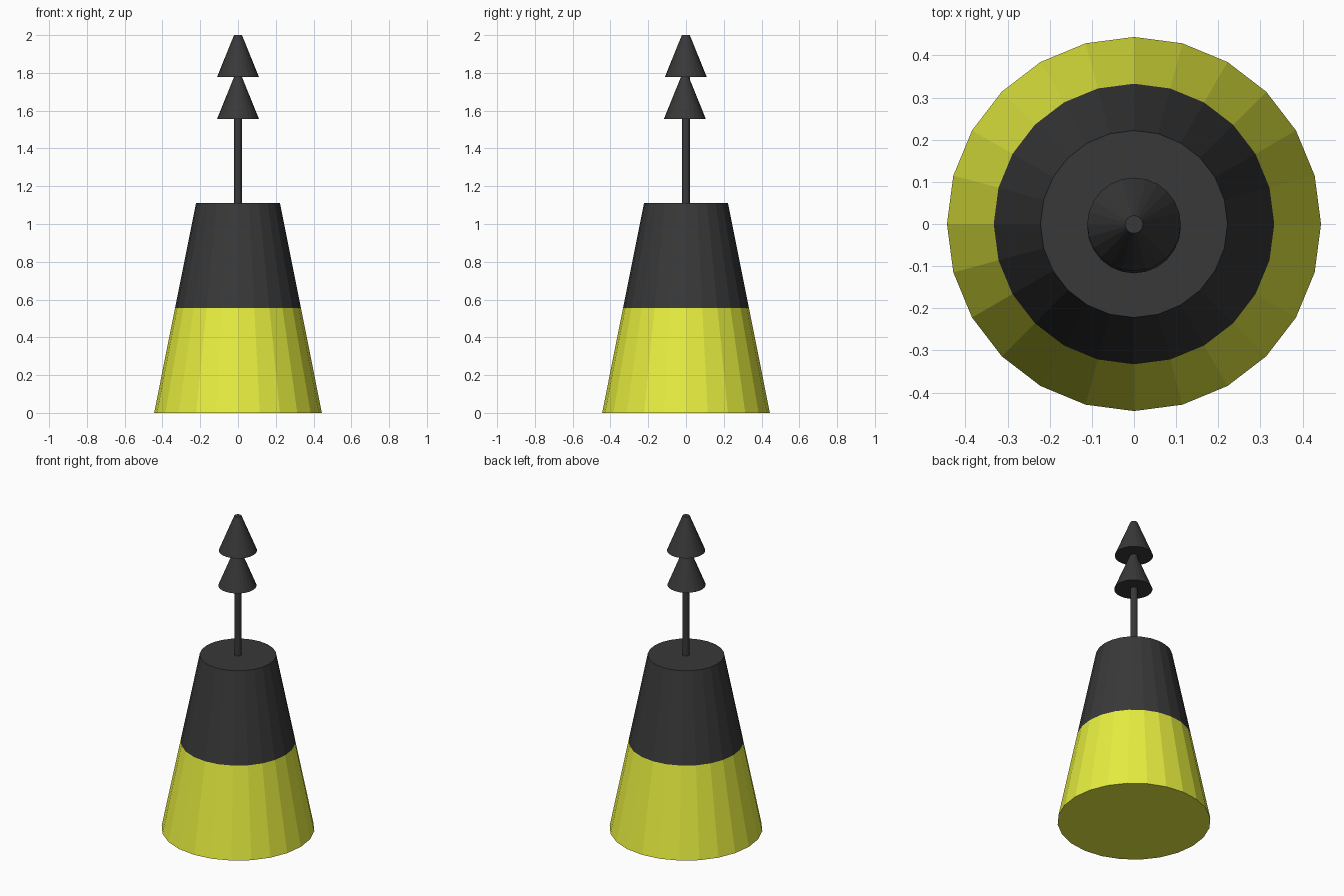
import bpy, bmesh
from math import cos, sin, pi

if "Cube" in bpy.data.objects:
    bpy.data.objects.remove(bpy.data.objects["Cube"])


def material(name, rgb):
    m = bpy.data.materials.new(name)
    m.diffuse_color = (*rgb, 1)
    m.use_nodes = True
    m.node_tree.nodes["Principled BSDF"].inputs["Base Color"].default_value = m.diffuse_color
    return m


YELLOW = material("yellow_paint", (0.80, 0.86, 0.05))
BLACK = material("black_paint", (0.04, 0.04, 0.04))


def frustum(name, mat, z0, z1, r0, r1, sides=24, y=0.0, bottom=True, top=True):
    """Tapered flat-faced drum around a vertical axis, with optional caps."""
    bm = bmesh.new()
    rings = [[bm.verts.new((r * cos(2 * pi * i / sides), y + r * sin(2 * pi * i / sides), z))
              for i in range(sides)] for z, r in ((z0, r0), (z1, r1))]
    lo, hi = rings
    for i in range(sides):
        j = (i + 1) % sides
        bm.faces.new((lo[i], lo[j], hi[j], hi[i]))
    if bottom:
        bm.faces.new(lo[::-1])
    if top:
        bm.faces.new(hi)
    mesh = bpy.data.meshes.new(name)
    bm.to_mesh(mesh)
    bm.free()
    mesh.materials.append(mat)
    obj = bpy.data.objects.new(name, mesh)
    bpy.context.collection.objects.link(obj)
    return obj


# Buoy body: two stacked bands sharing one taper
frustum("lower_body", YELLOW, 0, 0.556, 0.444, 0.333, top=False)
frustum("upper_body", BLACK, 0.556, 1.111, 0.333, 0.222, bottom=False)

# Mast
frustum("mast", BLACK, 1.111, 1.79, 0.021, 0.021, sides=12, bottom=False)

# Topmark: two cones pointing up
for name, z, y in (("lower_topmark_cone", 1.556, -0.006), ("upper_topmark_cone", 1.778, -0.001)):
    frustum(name, BLACK, z, z + 0.222, 0.111, 0.021, y=y)
